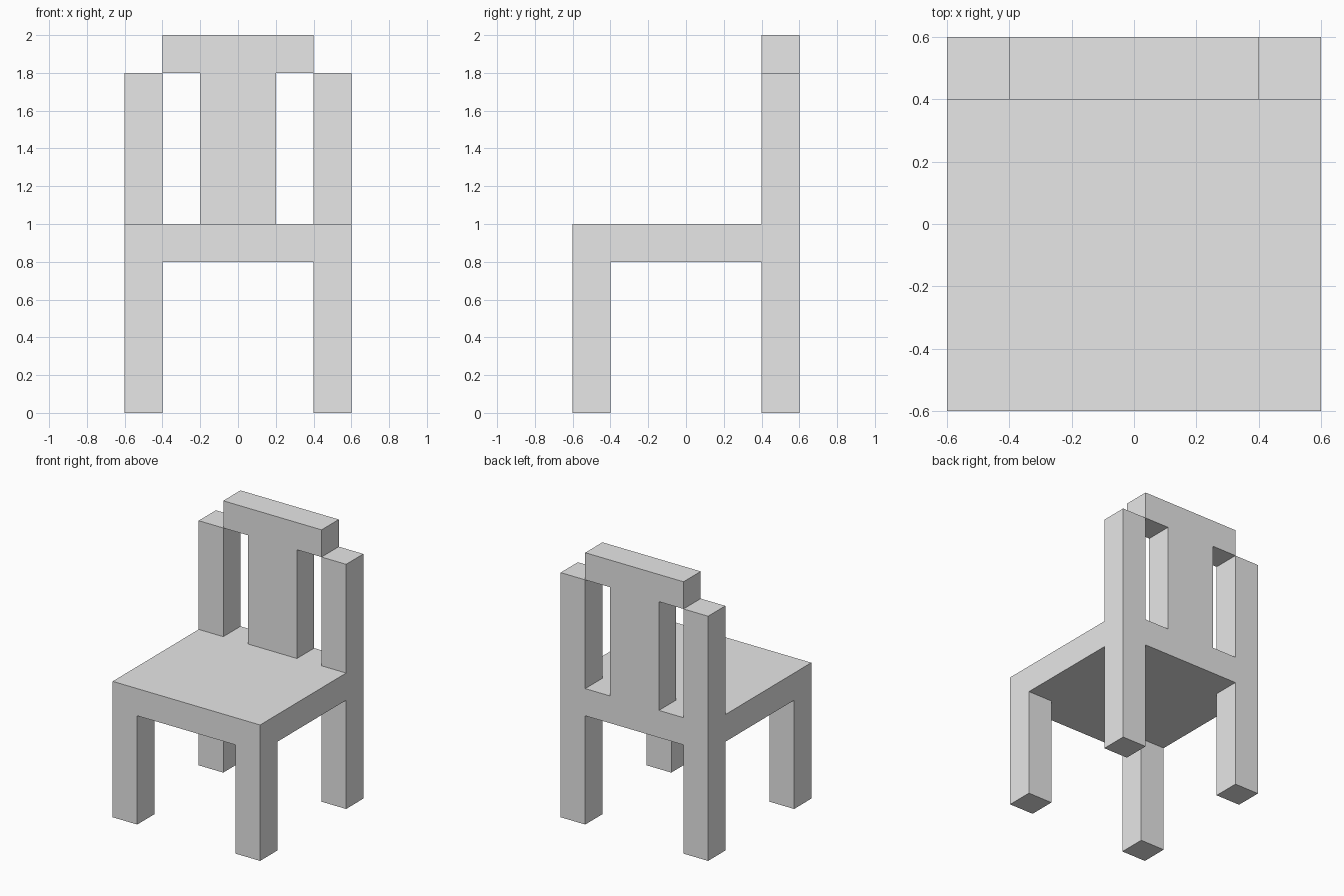
import bpy
import bmesh
from mathutils import Vector

cube = bpy.data.objects.get("Cube")
if cube:
    bpy.data.objects.remove(cube, do_unlink=True)

# Single plain grey finish
GREY = (0.8, 0.8, 0.8, 1.0)
grey = bpy.data.materials.new("plain_grey")
grey.use_nodes = True
grey.diffuse_color = GREY
grey.node_tree.nodes["Principled BSDF"].inputs["Base Color"].default_value = GREY

T = 0.2       # thickness of every board and post
HALF = 0.6    # half the seat width
SEAT = 0.8    # underside of the seat
POST = HALF - T / 2


def box(name, low, high):
    """Flat-faced box spanning two opposite corners."""
    low, high = Vector(low), Vector(high)
    bm = bmesh.new()
    bmesh.ops.create_cube(bm, size=1)
    bmesh.ops.scale(bm, vec=high - low, verts=bm.verts)
    mesh = bpy.data.meshes.new(name)
    bm.to_mesh(mesh)
    bm.free()
    mesh.materials.append(grey)
    obj = bpy.data.objects.new(name, mesh)
    obj.location = (low + high) / 2
    bpy.context.collection.objects.link(obj)


def post(name, x, y, bottom, top):
    """Square upright centred on x, y."""
    box(name, (x - T / 2, y - T / 2, bottom), (x + T / 2, y + T / 2, top))


# Seat slab
box("seat", (-HALF, -HALF, SEAT), (HALF, HALF, SEAT + T))

# Legs and back posts, mirrored left and right
for side, sign in (("left", 1), ("right", -1)):
    post(f"front_leg_{side}", sign * POST, -POST, 0, SEAT)
    post(f"back_leg_{side}", sign * POST, POST, 0, SEAT)
    post(f"back_post_{side}", sign * POST, POST, SEAT + T, 1.8)

# Central back splat and the rail above it
box("back_splat", (-T, HALF - T, SEAT + T), (T, HALF, 1.8))
box("top_rail", (-2 * T, HALF - T, 1.8), (2 * T, HALF, 2.0))
